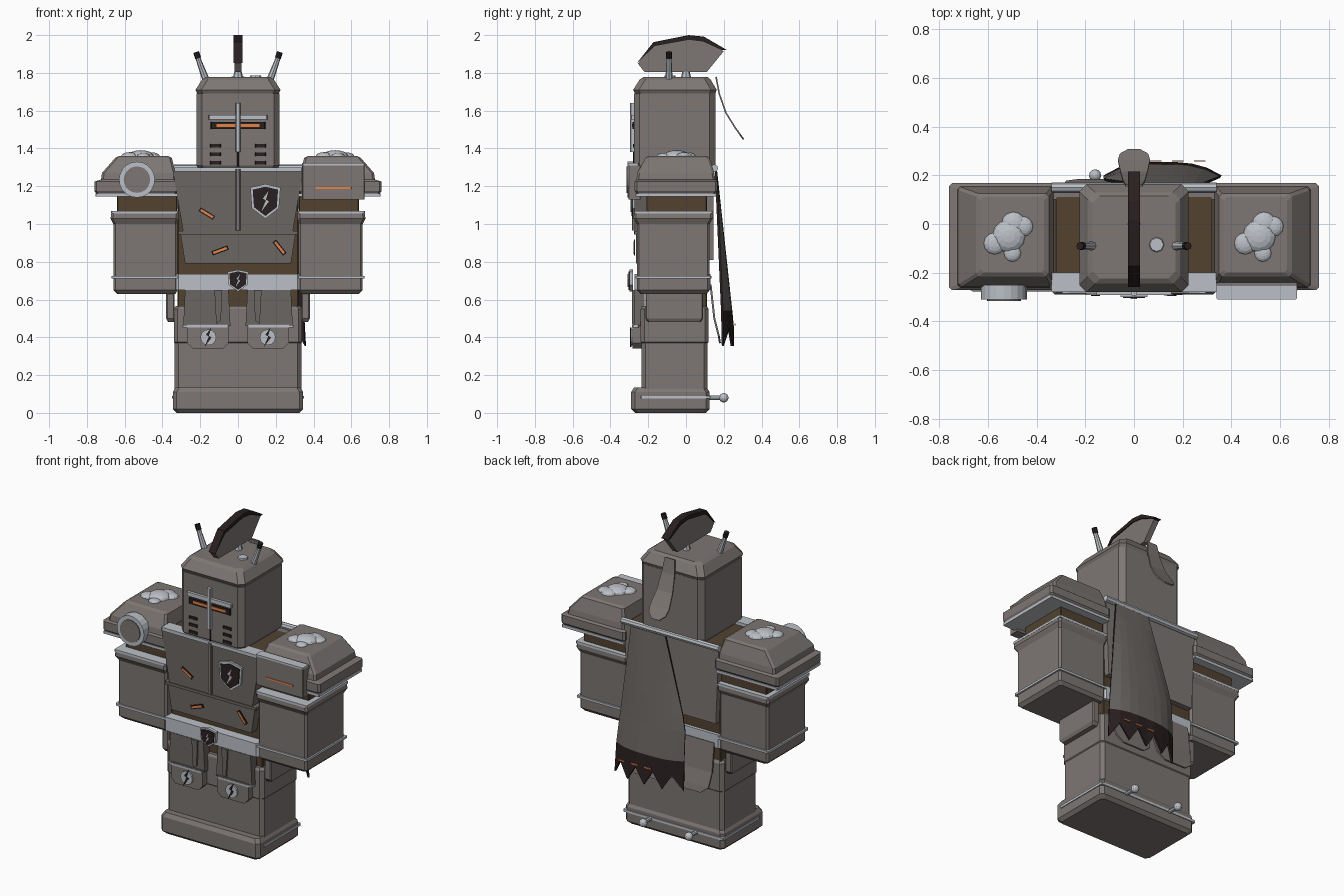
import bpy, bmesh, math
from mathutils import Vector

if "Cube" in bpy.data.objects:
    bpy.data.objects.remove(bpy.data.objects["Cube"])


def mat(name, r, g, b):
    m = bpy.data.materials.new(name)
    m.diffuse_color = (r, g, b, 1)
    m.use_nodes = True
    m.node_tree.nodes["Principled BSDF"].inputs["Base Color"].default_value = m.diffuse_color
    return m


STEEL = mat("warm_steel", .205, .183, .172)
DARK = mat("dark_steel", .145, .132, .124)
LIGHT = mat("bright_trim", .50, .53, .57)
BROWN = mat("brown_cloth", .085, .055, .030)
BLACK = mat("black_cloth", .022, .014, .014)
ORANGE = mat("ember_orange", .80, .22, .06)


def finish(name, bm, m, mirror=False, fix=True):
    if fix:
        bmesh.ops.recalc_face_normals(bm, faces=bm.faces)
    me = bpy.data.meshes.new(name)
    bm.to_mesh(me)
    bm.free()
    me.materials.append(m)
    ob = bpy.data.objects.new(name, me)
    bpy.context.collection.objects.link(ob)
    if mirror:
        ob.modifiers.new("Mirror", 'MIRROR').use_mirror_merge = False
    return ob


def stack(name, rings, m, c=.02, mirror=False):
    """Chamfered block lofted through rings (x0, x1, y0, y1, z)."""
    bm = bmesh.new()
    loops = []
    for x0, x1, y0, y1, z in rings:
        pts = [(x0 + c, y0), (x1 - c, y0), (x1, y0 + c), (x1, y1 - c),
               (x1 - c, y1), (x0 + c, y1), (x0, y1 - c), (x0, y0 + c)]
        loops.append([bm.verts.new((x, y, z)) for x, y in pts])
    for a, b in zip(loops, loops[1:]):
        for i in range(8):
            j = (i + 1) % 8
            bm.faces.new((a[i], a[j], b[j], b[i]))
    bm.faces.new(loops[0])
    bm.faces.new(loops[-1])
    return finish(name, bm, m, mirror)


def box(name, x0, x1, y0, y1, z0, z1, m, mirror=False, c=.004):
    return stack(name, [(x0, x1, y0, y1, z0), (x0, x1, y0, y1, z1)], m, c, mirror)


def prism(name, pts, a, b, m, axis='y', mirror=False):
    """Polygon in xz (extruded along y) or in yz (extruded along x)."""
    bm = bmesh.new()
    put = (lambda p, d: (p[0], d, p[1])) if axis == 'y' else (lambda p, d: (d, p[0], p[1]))
    lo = [bm.verts.new(put(p, a)) for p in pts]
    hi = [bm.verts.new(put(p, b)) for p in pts]
    n = len(pts)
    bm.faces.new(lo)
    bm.faces.new(hi)
    for i in range(n):
        bm.faces.new((lo[i], lo[(i + 1) % n], hi[(i + 1) % n], hi[i]))
    return finish(name, bm, m, mirror)


def rod(name, p, q, r1, r2, m, seg=8, mirror=False):
    p, q = Vector(p), Vector(q)
    bm = bmesh.new()
    bmesh.ops.create_cone(bm, cap_ends=True, segments=seg, radius1=r1, radius2=r2, depth=(q - p).length)
    rot = (q - p).to_track_quat('Z', 'Y')
    for v in bm.verts:
        v.co = rot @ v.co + (p + q) / 2
    return finish(name, bm, m, mirror)


def balls(name, items, m, flat=1, mirror=False):
    bm = bmesh.new()
    for x, y, z, r in items:
        vs = bmesh.ops.create_uvsphere(bm, u_segments=12, v_segments=8, radius=r)['verts']
        for v in vs:
            v.co = Vector((v.co.x + x, v.co.y + y, v.co.z * flat + z))
    return finish(name, bm, m, mirror)


def bolt(name, x, z, s, y, m):
    shape = [(.3, 1), (-.25, .25), (.05, .1), (-.4, -1), (.35, 0), (.05, .15)]
    prism(name, [(x + s * a, z + s * b) for a, b in shape], y, y + .008, m)


def shield(name, x, z, w, h, y):
    for part, k, d, m in (("rim", 1, 0, LIGHT), ("field", .84, .005, BLACK)):
        shape = [(-1, .8), (0, 1), (1, .8), (.9, -.4), (0, -1), (-.9, -.4)]
        prism(name + "_" + part, [(x + w * k * a, z + h * k * b) for a, b in shape], y - d, y + .02, m)
    bolt(name + "_mark", x, z, h * .6, y - .009, LIGHT)


def scratch(name, x, z, ang, y):
    for part, l, w, d, m in (("groove", .045, .012, 0, BLACK), ("glow", .038, .006, .003, ORANGE)):
        c, s = math.cos(ang), math.sin(ang)
        pts = [(x + a * l * c - b * w * s, z + a * l * s + b * w * c)
               for a, b in ((-1, -1), (1, -1), (1, 1), (-1, 1))]
        prism(name + "_" + part, pts, y - d, y + .006, m)


def cloth(name, rows, m, inner, thick):
    """Rows of points running from +x to -x, outer side facing back."""
    bm = bmesh.new()
    g = [[bm.verts.new(p) for p in r] for r in rows]
    for a, b in zip(g, g[1:]):
        for i in range(len(a) - 1):
            bm.faces.new((a[i], b[i], b[i + 1], a[i + 1]))
    ob = finish(name, bm, m, fix=False)
    ob.data.materials.append(inner)
    s = ob.modifiers.new("Solidify", 'SOLIDIFY')
    s.thickness, s.offset = thick, -1
    s.material_offset = s.material_offset_rim = 1
    return ob


# Clothed body under the armour
box("torso", -.32, .32, -.21, .11, .62, 1.28, BROWN)
box("arm", .322, .64, -.21, .11, .66, 1.27, BROWN, True)

# Legs and boots
stack("leg_armour", [(-.335, .335, -.235, .115, .1), (-.335, .335, -.235, .115, .37),
                     (-.34, .34, -.24, .12, .375), (-.34, .34, -.24, .12, .55),
                     (-.33, .33, -.23, .11, .565)], STEEL)
box("hip_block", -.32, .32, -.21, .11, .55, .66, BROWN)
stack("boots", [(-.325, .325, -.27, .105, 0), (-.345, .345, -.29, .125, .02),
                (-.345, .345, -.29, .125, .11), (-.33, .33, -.275, .11, .135)], STEEL)
box("boot_strap", -.35, .35, -.24, .13, .075, .09, LIGHT)
rod("spur_stem", (.16, .12, .08), (.16, .2, .08), .012, .012, LIGHT, 8, True)
balls("spur_ball", [(.16, .2, .08, .025)], LIGHT, 1, True)

# Hip, thigh and knee plates
stack("hip_plate", [(.335, .37, -.2, .075, .48), (.335, .38, -.215, .09, .5),
                    (.335, .38, -.215, .09, .65)], STEEL, .006, True)
for s in (-1, 1):
    prism("thigh_plate", [(s * .28, .65), (s * .29, .46), (s * .04, .46), (s * .05, .65)], -.275, -.22, DARK)
    prism("knee_plate", [(s * .27, .47), (s * .27, .37), (s * .24, .34), (s * .08, .34),
                         (s * .05, .37), (s * .05, .47)], -.282, -.23, STEEL)
    rod("knee_disc", (s * .157, -.292, .4), (s * .157, -.28, .4), .042, .042, LIGHT, 12)
    bolt("knee_mark", s * .157, .4, .052, -.297, BLACK)
    prism("thigh_overlap", [(s * .125, .65), (s * .085, .65), (s * .09, .49), (s * .115, .47)], -.286, -.27, DARK)
box("thigh_trim", .05, .295, -.285, -.25, .452, .464, LIGHT, True)

# Belt
stack("belt", [(-.335, .335, -.272, .13, .65), (-.335, .335, -.272, .13, .735)], LIGHT)
shield("belt_shield", 0, .7, .055, .058, -.3)

# Breastplate, abdomen and back
prism("breastplate", [(-.345, 1.28), (-.29, .96), (.29, .96), (.345, 1.28)], -.272, -.205, DARK)
prism("abdomen_plate", [(-.305, .95), (-.28, .79), (.28, .79), (.305, .95)], -.266, -.205, DARK)
box("abdomen_trim", -.32, .32, -.276, -.21, .945, .963, DARK)
box("breast_ridge", -.012, .012, -.286, -.26, .965, 1.29, STEEL)
box("collar_trim", -.34, .34, -.28, -.2, 1.278, 1.3, LIGHT)
prism("back_plate", [(-.33, 1.28), (-.31, .81), (.31, .81), (.33, 1.28)], .1, .145, STEEL)
rod("back_rail", (-.34, .15, 1.295), (.34, .15, 1.295), .02, .02, LIGHT)
shield("breast_shield", .145, 1.12, .08, .092, -.284)
for x, z, a in ((-.165, 1.055, -.55), (-.095, .86, .35), (.22, .875, -.9)):
    scratch("scratch", x, z, a, -.275)

# Gauntlets
stack("gauntlet", [(.33, .64, -.24, .11, .63), (.32, .66, -.26, .125, .65),
                   (.32, .66, -.26, .125, 1.0), (.315, .675, -.278, .142, 1.03),
                   (.315, .67, -.275, .14, 1.06)], STEEL, .012, True)
box("gauntlet_upper_trim", .315, .672, -.276, .141, 1.055, 1.07, LIGHT, True)
box("gauntlet_lower_trim", .315, .67, -.268, .135, .712, .726, LIGHT, True)

# Shoulder armour
stack("shoulder_guard", [(.325, .75, -.262, .155, 1.16), (.315, .76, -.272, .168, 1.175),
                         (.315, .76, -.272, .168, 1.225), (.33, .725, -.262, .155, 1.235),
                         (.33, .72, -.258, .15, 1.27), (.35, .65, -.215, .125, 1.35),
                         (.37, .63, -.2, .11, 1.36)], STEEL, .012, True)
box("shoulder_lining", .32, .755, -.268, .163, 1.145, 1.162, LIGHT, True)
for s in (-.515, .515):
    balls("shoulder_rosette", [(s + dx, y, 1.36, r) for dx, y, r in (
        (0, -.05, .068), (.058, -.01, .042), (-.058, -.08, .045), (.015, -.12, .035), (.02, 0, .05))],
        LIGHT, .45)
rod("round_badge_rim", (-.535, -.31, 1.235), (-.535, -.25, 1.235), .095, .095, LIGHT, 20)
rod("round_badge_face", (-.535, -.316, 1.235), (-.535, -.3, 1.235), .07, .07, STEEL, 20)
box("shoulder_plate", .34, .67, -.305, -.24, 1.13, 1.31, STEEL)
box("shoulder_plate_trim", .34, .67, -.31, -.25, 1.31, 1.322, LIGHT)
box("shoulder_plate_glow", .41, .6, -.309, -.3, 1.185, 1.195, ORANGE, c=.001)

# Helmet
stack("helmet", [(-.205, .205, -.26, .145, 1.285), (-.22, .22, -.275, .155, 1.31),
                 (-.22, .22, -.275, .155, 1.69)], STEEL, .03)
stack("helmet_crown", [(-.21, .21, -.265, .15, 1.68), (-.225, .225, -.28, .163, 1.71),
                       (-.19, .19, -.245, .13, 1.765), (-.17, .17, -.225, .115, 1.778)], STEEL, .03)
box("visor_slit", -.145, .145, -.284, -.27, 1.503, 1.54, BLACK)
box("visor_glow", -.115, .115, -.287, -.28, 1.514, 1.529, ORANGE, c=.001)
box("brow_bar", -.155, .155, -.292, -.27, 1.553, 1.578, LIGHT)
box("nose_bar", -.012, .012, -.296, -.27, 1.38, 1.64, LIGHT)
box("face_seam", -.004, .004, -.28, -.27, 1.3, 1.38, BLACK, c=.001)
for z in (1.325, 1.37, 1.415):
    box("breathing_hole", .09, .148, -.281, -.27, z - .009, z + .009, BLACK, True)

# Horns and crown stud
rod("horn", (.165, -.09, 1.75), (.213, -.09, 1.88), .02, .013, LIGHT, 8, True)
rod("horn_tip", (.211, -.09, 1.877), (.222, -.09, 1.91), .016, .016, BLACK, 8, True)
rod("crown_stud", (.093, -.085, 1.77), (.093, -.085, 1.787), .034, .028, LIGHT, 8)

# Plume and its rear ribbon
rod("plume_socket", (0, 0, 1.77), (0, 0, 1.84), .028, .012, LIGHT, 8)
prism("plume", [(-.22, 1.805), (-.255, 1.85), (-.17, 1.95), (.015, 1.985), (.095, 1.975),
                (.2, 1.915), (.11, 1.805)], -.018, .018, STEEL, 'x')
prism("plume_crest", [(-.26, 1.852), (-.172, 1.963), (.015, 2.0), (.095, 1.992), (.215, 1.922),
                      (.19, 1.92), (.09, 1.966), (.015, 1.975), (-.165, 1.942)], -.024, .024, BLACK, 'x')
ribbon = [(.163, 1.78, .035), (.18, 1.69, .045), (.215, 1.59, .055), (.265, 1.51, .066),
          (.29, 1.475, .058), (.308, 1.45, .025)]
cloth("rear_ribbon", [[(w, y, z), (-w, y, z)] for y, z, w in ribbon], STEEL, STEEL, .008)

# Coat tails hanging from the belt
tail = [(.135, .68, .29, .02), (.155, .5, .29, .02), (.178, .41, .28, .03), (.185, .37, .23, .08)]
for s in (1, -1):
    cloth("coat_tail", [[(b if s > 0 else -a, y, z), (a if s > 0 else -b, y, z)]
                        for y, z, b, a in tail], STEEL, STEEL, .01)

# Tattered cape: sweeps to one side, curls forward at its edges, toothed hem
N, R = 8, 9
rows = []
for r in range(R + 1):
    t = r / R
    left, right = .27 + .09 * t, .03 - .155 * min(1, t * 1.6)
    row = []
    for i in range(N + 1):
        u = i / N
        z = 1.28 - .83 * t
        if r == R:
            z = .45 if i % 2 else .355
        curl = abs(2 * u - 1) ** 3
        row.append((left + (right - left) * u, .165 + .09 * t - .055 * t * curl, z))
    rows.append(row)
cape = cloth("cape", rows, DARK, BLACK, .012)
for p in cape.data.polygons:
    if p.center.z < .5:
        p.material_index = 1
for x in (.09, .18, .27):
    box("hem_ember", x - .024, x + .024, .256, .262, .462, .472, ORANGE, c=.001)
